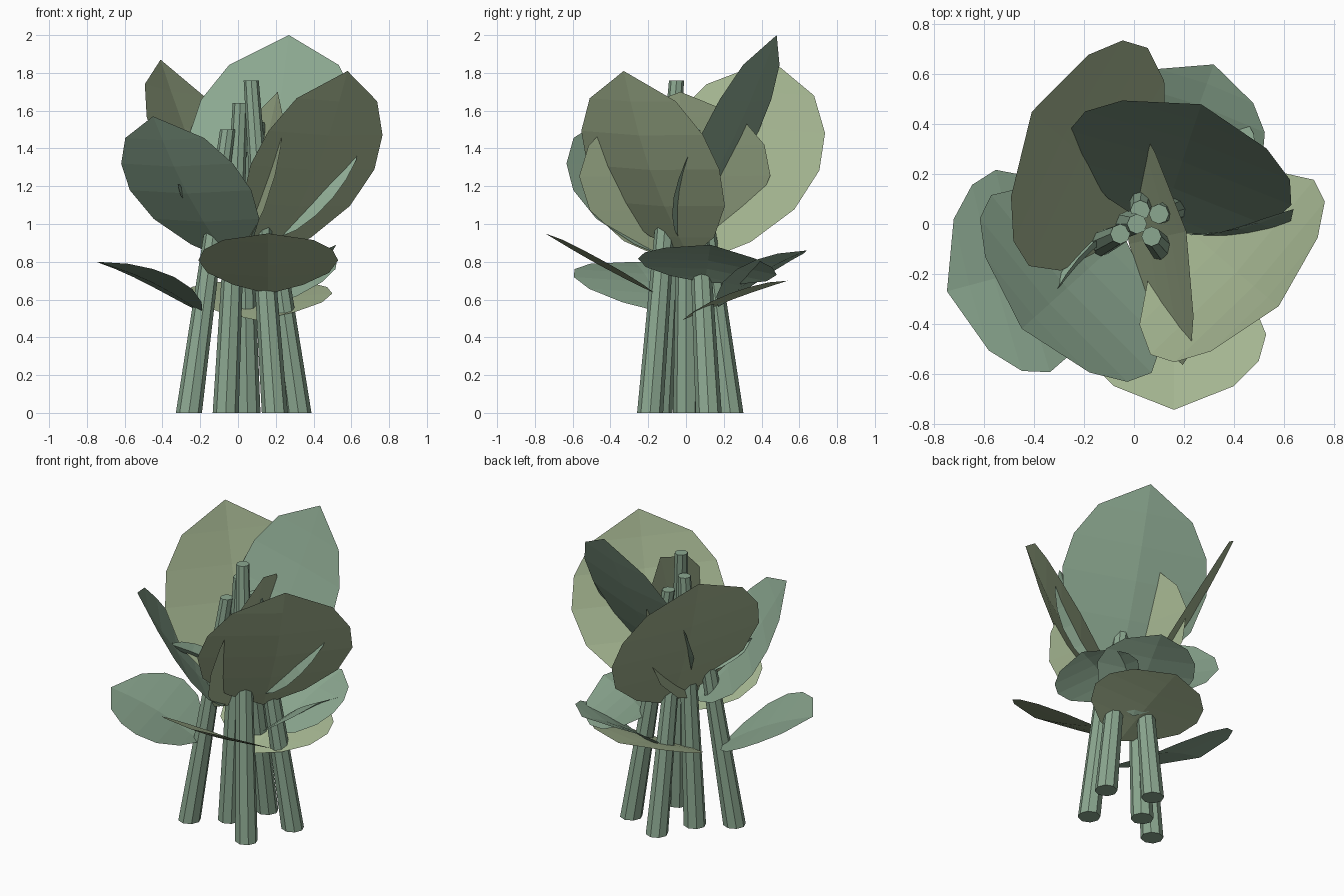
import bpy, bmesh, math
from mathutils import Vector, Matrix

if "Cube" in bpy.data.objects:
    bpy.data.objects.remove(bpy.data.objects["Cube"])


def material(name, rgb):
    m = bpy.data.materials.new(name)
    m.diffuse_color = (*rgb, 1)
    m.use_nodes = True
    m.node_tree.nodes["Principled BSDF"].inputs["Base Color"].default_value = m.diffuse_color
    return m


GREEN = material("green", (0.26, 0.39, 0.28))
OLIVE = material("olive", (0.37, 0.46, 0.28))


def finish(bm, name, mat):
    me = bpy.data.meshes.new(name)
    bm.normal_update()
    bm.to_mesh(me)
    bm.free()
    me.materials.append(mat)
    bpy.context.collection.objects.link(bpy.data.objects.new(name, me))


def stem(name, base, top, r0=0.069, r1=0.04, sides=8):
    """Tapered straight stem with level ends."""
    bm = bmesh.new()
    rings = []
    for c, r in ((base, r0), (top, r1)):
        rings.append([bm.verts.new((c[0] + r * math.cos(a), c[1] + r * math.sin(a), c[2]))
                      for a in (math.tau * i / sides for i in range(sides))])
    for i in range(sides):
        j = (i + 1) % sides
        bm.faces.new((rings[0][i], rings[0][j], rings[1][j], rings[1][i]))
    bm.faces.new(rings[0][::-1])
    bm.faces.new(rings[1])
    finish(bm, name, GREEN)


# half-width of a leaf along its length
PROFILE = [(0.12, 0.5), (0.3, 0.87), (0.5, 1), (0.68, 0.92), (0.85, 0.65)]


def leaf(name, base, tip, half, mat, twist=0, arch=0.03, cup=0.03):
    """Pointed sheet leaf, slightly arched, with a midrib fold."""
    base, tip = Vector(base), Vector(tip)
    axis = tip - base
    side = Vector((-axis.y, axis.x, 0)).normalized()
    side = Matrix.Rotation(math.radians(twist), 3, axis.normalized()) @ side
    up = axis.normalized().cross(side)
    bm = bmesh.new()
    start, end = bm.verts.new(base), bm.verts.new(tip)
    rows = []
    for t, w in PROFILE:
        c = base + axis * t + up * arch * math.sin(math.pi * t)
        rows.append([bm.verts.new(c + side * half * w * s + up * cup * w * abs(s))
                     for s in (-1, 0, 1)])
    for k in (0, 1):
        bm.faces.new((start, rows[0][k], rows[0][k + 1]))
        for a, b in zip(rows, rows[1:]):
            bm.faces.new((a[k], b[k], b[k + 1], a[k + 1]))
        bm.faces.new((rows[-1][k], end, rows[-1][k + 1]))
    bmesh.ops.recalc_face_normals(bm, faces=bm.faces)
    finish(bm, name, mat)


# stems leaning together
for i, (b, t) in enumerate([
        ((-0.26, -0.14, 0), (-0.055, -0.04, 1.50)),
        ((-0.065, 0.0, 0), (0.012, 0.0, 1.64)),
        ((0.195, -0.19, 0), (0.07, -0.05, 1.76)),
        ((0.05, 0.235, 0), (0.025, 0.055, 1.38)),
        ((0.32, 0.12, 0), (0.10, 0.04, 1.54))]):
    stem(f"stem_{i + 1}", b, t)

# low spreading leaves
leaf("low_leaf_left", (-0.19, -0.12, 0.53), (-0.75, -0.27, 0.80), 0.42, GREEN)
leaf("low_leaf_front", (0.16, -0.16, 0.63), (0.16, -0.745, 0.95), 0.37, OLIVE, arch=-0.01)
leaf("low_leaf_back_right", (0.15, 0.17, 0.56), (0.32, 0.64, 0.86), 0.31, GREEN)
leaf("low_leaf_right", (0.22, 0.10, 0.69), (0.52, 0.13, 0.89), 0.37, GREEN,
     twist=-8, arch=0.02, cup=-0.04)
leaf("low_leaf_back", (0.10, -0.02, 0.49), (0.12, 0.54, 0.70), 0.39, OLIVE, arch=0.01)

# tall broad leaves
leaf("tall_leaf_front_left", (-0.04, -0.05, 0.80), (-0.45, -0.42, 1.57), 0.48, GREEN, arch=-0.04)
leaf("tall_leaf_right", (0.17, 0.02, 0.82), (0.58, -0.33, 1.81), 0.48, OLIVE, twist=-3, arch=-0.06)
leaf("tall_leaf_back", (0.10, -0.03, 0.93), (0.27, 0.48, 2.00), 0.47, GREEN, arch=-0.03)
leaf("tall_leaf_back_left", (0.06, 0.08, 0.80), (-0.41, 0.45, 1.87), 0.50, OLIVE, twist=11, arch=-0.04)
leaf("tall_leaf_middle", (-0.02, -0.08, 0.80), (0.21, -0.03, 1.70), 0.52, OLIVE, twist=1, arch=-0.01)

# small inner leaves turned on edge
leaf("inner_leaf_right", (0.22, -0.04, 0.93), (0.64, 0.06, 1.45), 0.10, GREEN, twist=70)
leaf("inner_leaf_left", (0.02, 0.02, 0.97), (-0.32, -0.28, 1.21), 0.05, GREEN, twist=80)
